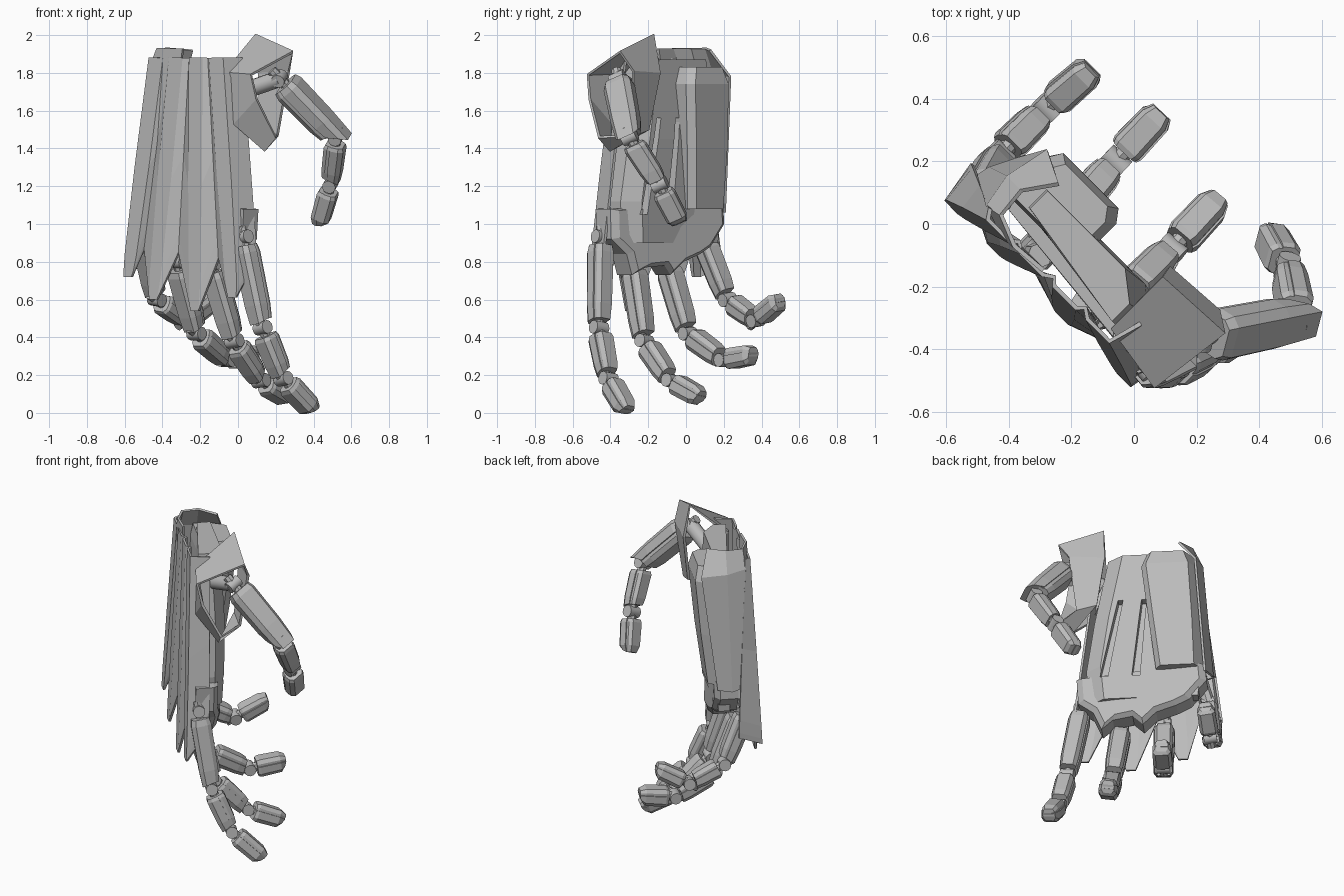
import bpy, bmesh
from math import radians
from mathutils import Vector as V

cube = bpy.data.objects.get("Cube")
if cube:
    bpy.data.objects.remove(cube, do_unlink=True)

grey = bpy.data.materials.new("plain grey")
grey.use_nodes = True
grey.diffuse_color = (0.5, 0.5, 0.5, 1)
grey.node_tree.nodes["Principled BSDF"].inputs["Base Color"].default_value = (0.5, 0.5, 0.5, 1)


def P(s, t, z):
    """Hand frame to world: s runs across the knuckles, t points out of the palm."""
    return V(((s + t) * 0.7071, (t - s) * 0.7071, z))


def finish(name, bm):
    bmesh.ops.recalc_face_normals(bm, faces=bm.faces)
    me = bpy.data.meshes.new(name)
    bm.to_mesh(me)
    bm.free()
    me.materials.append(grey)
    ob = bpy.data.objects.new(name, me)
    bpy.context.collection.objects.link(ob)
    return ob


def loft(name, rings, closed=True, caps=True, wall=0):
    """Skin a list of equal point rows; wall turns the skin into a thin shell."""
    bm = bmesh.new()
    rows = [[bm.verts.new(p) for p in r] for r in rings]
    n = len(rows[0])
    for a, b in zip(rows, rows[1:]):
        for i in range(n if closed else n - 1):
            j = (i + 1) % n
            bm.faces.new((a[i], a[j], b[j], b[i]))
    if caps and closed:
        bm.faces.new(rows[0])
        bm.faces.new(rows[-1])
    ob = finish(name, bm)
    if wall:
        m = ob.modifiers.new("wall", 'SOLIDIFY')
        m.thickness, m.offset = wall, 0
    return ob


def rod(name, a, b, r, sides=12):
    a, b = V(a), V(b)
    bm = bmesh.new()
    bmesh.ops.create_cone(bm, cap_ends=True, segments=sides, radius1=r, radius2=r, depth=(b - a).length)
    q = (b - a).to_track_quat('Z', 'Y')
    for v in bm.verts:
        v.co = q @ v.co + (a + b) / 2
    ob = finish(name, bm)
    for o in bpy.context.selected_objects:
        o.select_set(False)
    ob.select_set(True)
    bpy.context.view_layer.objects.active = ob
    bpy.ops.object.shade_smooth_by_angle(angle=radians(40))
    return ob


# Section outlines of a finger bone: narrow core below, wider cover on the back
CORE = [(-.88, -.6), (-.62, -1), (.62, -1), (.88, -.6), (.88, .3), (-.88, .3)]
COVER = [(-1, -.3), (1, -.3), (1, .55), (.68, 1), (-.68, 1), (-1, .55)]


def bone(name, a, b, w, hw, hd, tip, lip):
    d = (b - a).normalized()
    up = w.cross(d)
    # a straight slab with cut ends; the back edge overhangs the next joint
    steps = [(0, .88, 0), (.1, 1, 0), (.8, .95, 0), (1, .66 if tip else .84, -.02 if tip else lip)]
    for part, shape in (("core", CORE), ("cover", COVER)):
        rings = [[a.lerp(b, f) + w * u * hw * k + up * v * hd * k + d * o * max(v, 0)
                  for u, v in shape] for f, k, o in steps]
        loft(name + "_" + part, rings)


def finger(name, pts, hw, hd, lip=0.02, grow=1.0):
    pts = [V(p) for p in pts]
    dirs = [(q - p).normalized() for p, q in zip(pts, pts[1:])]
    w = dirs[0].cross(dirs[-1]).normalized()
    if w.cross(dirs[0]).dot(dirs[-1]) > 0:
        w = -w                       # keep the cover on the outside of the curl
    for i, part in enumerate(("base", "middle", "tip")):
        a, b, d = pts[i], pts[i + 1], dirs[i]
        last = i == 2
        k = (grow, .95, .92)[i]
        bone(f"{name}_{part}", a + d * .045, b if last else b - d * .045, w, hw * k, hd * k, last,
             lip if i == 0 else .02)
        rod(f"{name}_{part}_hinge", a - w * hw * .65, a + w * hw * .65, .036)
        rod(f"{name}_{part}_link", a - d * .06, a + d * .07, .028, 8)


# Fingers: knuckle, two joints, tip
finger("index_finger", [(.03, -.45, .93), (.13, -.46, .45), (.24, -.41, .18), (.4, -.31, .01)], .063, .06)
finger("middle_finger", [(-.14, -.28, .79), (-.02, -.22, .38), (.12, -.08, .17), (.27, .08, .08)], .063, .06)
finger("ring_finger", [(-.32, -.1, .8), (-.22, .01, .42), (-.06, .2, .28), (.09, .36, .31)], .063, .06)
finger("little_finger", [(-.5, .09, .93), (-.43, .22, .6), (-.28, .37, .49), (-.13, .5, .6)], .06, .056)
finger("thumb", [(.22, -.36, 1.77), (.52, -.3, 1.46), (.49, -.14, 1.21), (.43, -.03, 1.0)], .063, .057, .09, 1.25)
rod("thumb_root", (.02, -.27, 1.7), (.22, -.36, 1.77), .045)
for name, a, b in (("index", (.03, -.45, .93), (-.03, -.34, 1.1)), ("middle", (-.14, -.28, .79), (-.16, -.25, 1.0)),
                   ("ring", (-.32, -.1, .8), (-.3, -.1, 1.0)), ("little", (-.5, .09, .93), (-.42, .08, 1.15))):
    rod(name + "_knuckle_strut", a, b, .04, 8)

# Pleated cover over the back of the hand, four petals joined by valleys
top_valley = [-.36, -.22, -.06, .08, .24]
low_valley = [(-.5, .78), (-.37, .87), (-.11, .85), (.19, .82), (.38, .82)]
tips = [(-.45, .72), (-.26, .6), (.05, .54), (.33, .61)]


def pleat(f):
    row = []
    for k in range(5):
        s, z = low_valley[k]
        edge = (.01 + .09 * f, 0, 0, 0, .09)[k]
        row.append(P(top_valley[k] * (1 - f) + s * f, -.3 - .03 * f + edge, 1.88 + (z - 1.88) * f))
        if k < 4:
            mid = (top_valley[k] + top_valley[k + 1]) / 2
            s, z = tips[k]
            for side in (-1, 1):
                row.append(P(mid * (1 - f) + s * f + side * (.05 - .022 * f ** 8), -.32 - .05 * f,
                             1.88 + (z - 1.88) * f))
    return row


loft("back_cover", [pleat(f) for f in (0, .5, .9, .97, 1)], closed=False, wall=.014)

# Palm slab with a chamfered thumb edge and two tapered slots
palm = loft("palm", [[P(a, -.2, z), P(b, -.27, z), P(b, t - .07, z), P(b - .09, t, z), P(a, t, z)]
                     for z, a, b, t in ((.9, -.37, .28, -.13), (1.12, -.38, .3, -.12),
                                        (1.45, -.33, .25, -.11), (1.87, -.27, .17, -.12))])
for s0, s1 in ((.19, .09), (0, -.05)):
    cutter = loft("slot_cutter", [[P(s - h, -.17, z), P(s + h, -.17, z), P(s + h, 0, z), P(s - h, 0, z)]
                                  for s, h, z in ((s0, .024, 1.05), (s1, .015, 1.56))])
    cut = palm.modifiers.new("slot", 'BOOLEAN')
    cut.operation, cut.object = 'DIFFERENCE', cutter
    bpy.context.view_layer.objects.active = palm
    bpy.ops.object.modifier_apply(modifier=cut.name)
    bpy.data.objects.remove(cutter, do_unlink=True)

# Heel pad on the little finger side
loft("heel_pad", [[P(a, lo, z), P(a, hi - .1, z), P(a + .06, hi, z), P(b - .03, hi, z), P(b, hi - .04, z), P(b, lo, z)]
                  for z, a, b, lo, hi in ((1.08, -.41, -.12, -.22, -.07), (1.4, -.4, -.08, -.22, -.03),
                                          (1.74, -.38, -.04, -.22, .0), (1.83, -.35, -.07, -.21, -.02))])

# Lower palm plate with webs between the fingers
outline = [(.36, 1.08), (-.41, 1.11), (-.42, 1.0), (-.32, .88), (-.24, .84), (-.12, .8), (-.04, .73), (.02, .78),
           (.14, .77), (.21, .73), (.26, .84), (.35, .92)]


def plate(t, k):
    return [P(s * k, t - (.9 * s * s if s > 0 else .25 * s * s) - .3 * max(0, .95 - z), 1.0 + (z - 1.0) * k)
            for s, z in outline]


loft("knuckle_plate", [plate(-.2, 1), plate(-.09, 1), plate(-.06, .9)])

# Side wall from the wrist down the little finger edge
cuff = [[(-.1, -.31, 1.93), (-.22, -.32, 1.93), (-.32, -.28, 1.93), (-.33, -.18, 1.93), (-.26, -.08, 1.92)],
        [(-.12, -.31, 1.82), (-.27, -.32, 1.82), (-.37, -.29, 1.82), (-.39, -.18, 1.8), (-.36, -.03, 1.78)],
        [(-.2, -.31, 1.08), (-.35, -.31, 1.08), (-.46, -.24, 1.08), (-.45, -.2, 1.06), (-.41, -.12, 1.06)]]
loft("wrist_side_wall", [[P(*p) for p in row] for row in cuff], closed=False, wall=.014)

# Open collar around the root of the thumb
hand_side = [(.09, -.17, 2.0), (-.07, -.33, 1.8), (-.02, -.4, 1.53), (.14, -.4, 1.39), (.12, -.2, 1.5), (.11, -.14, 1.8)]
opening = [(.29, -.35, 1.91), (.07, -.52, 1.79), (.1, -.51, 1.66), (.2, -.46, 1.46), (.21, -.28, 1.47), (.27, -.28, 1.81)]
loft("thumb_collar", [hand_side, opening], caps=False, wall=.016)
